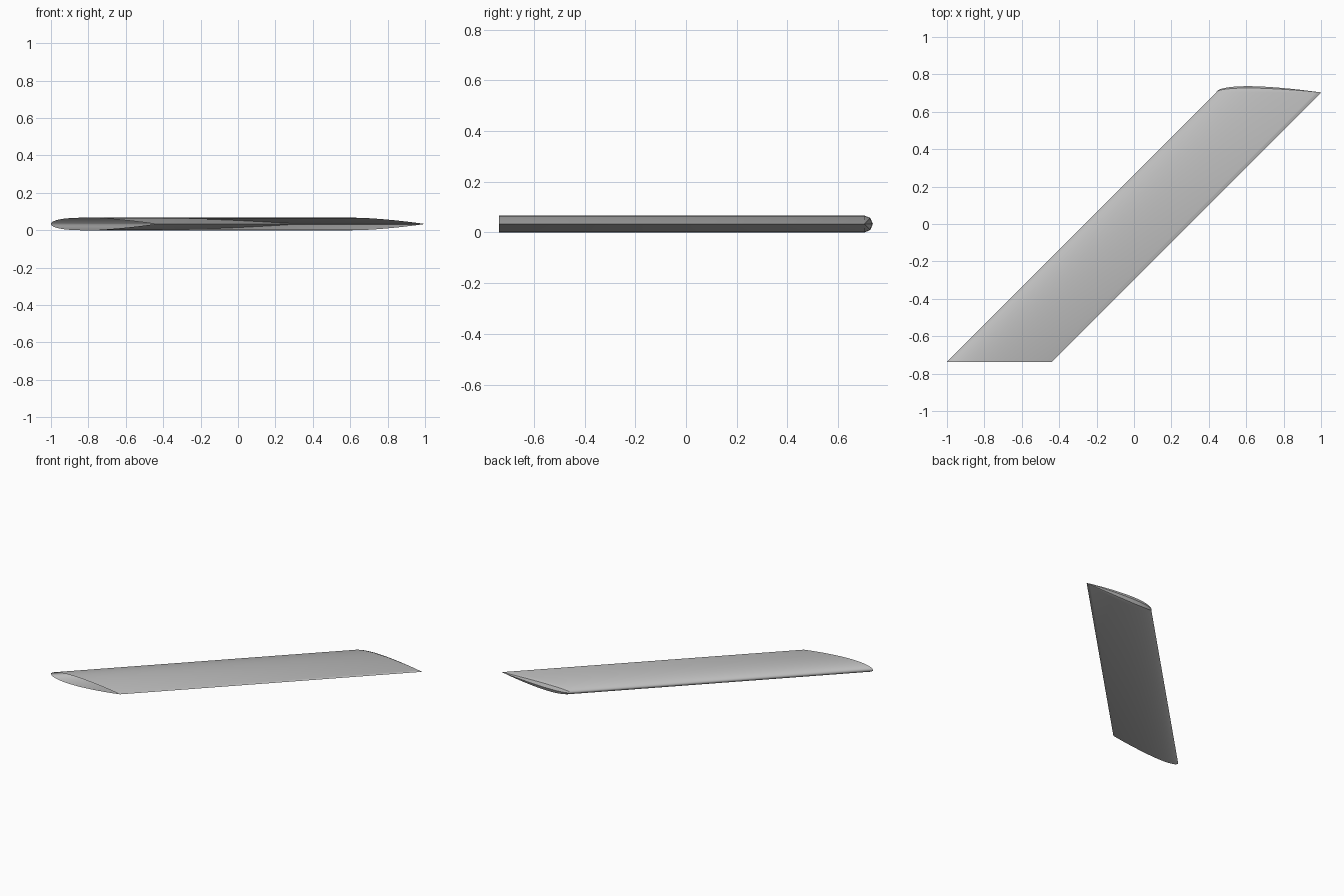
import bpy
import bmesh
from math import sin, cos, pi, radians, sqrt

cube = bpy.data.objects.get("Cube")
if cube:
    bpy.data.objects.remove(cube, do_unlink=True)

CHORD = 0.56
SPAN = 1.44          # also the sideways sweep: 45 degrees
THICK = 0.12         # thickness to chord ratio
STATIONS = 28        # points along the chord
CAP_STEPS = 4        # facets around the tip
HALF = CHORD * THICK / 2
Y_ROOT = -(SPAN + HALF) / 2
Y_TIP = Y_ROOT + SPAN


def half_thickness(t):
    """Symmetric airfoil with a closed trailing edge."""
    return 5 * THICK * CHORD * (0.2969 * sqrt(t) - 0.126 * t - 0.3516 * t**2
                                + 0.2843 * t**3 - 0.1036 * t**4)


def station(t):
    """Root top, round the tip, back to root bottom."""
    h = max(half_thickness(t), 0)
    x = -1 + CHORD * t
    pts = [(x, Y_ROOT, HALF + h)]
    for k in range(CAP_STEPS + 1):
        a = pi * k / CAP_STEPS
        pts.append((x + SPAN, Y_TIP + h * sin(a), HALF + h * cos(a)))
    pts.append((x, Y_ROOT, HALF - h))
    return pts


grey = bpy.data.materials.new("light grey")
grey.use_nodes = True
colour = (0.52, 0.52, 0.52, 1)
grey.diffuse_color = colour
grey.node_tree.nodes["Principled BSDF"].inputs["Base Color"].default_value = colour

# Swept wing skin: open at the root, rounded at the tip
bm = bmesh.new()
cols = [[bm.verts.new(p) for p in station((1 - cos(pi * i / STATIONS)) / 2)]
        for i in range(STATIONS + 1)]
for a, b in zip(cols, cols[1:]):
    for j in range(len(a) - 1):
        bm.faces.new((a[j], b[j], b[j + 1], a[j + 1]))
bmesh.ops.remove_doubles(bm, verts=bm.verts, dist=0.00002)
mesh = bpy.data.meshes.new("swept_wing")
bm.to_mesh(mesh)
bm.free()
mesh.materials.append(grey)

wing = bpy.data.objects.new("swept_wing", mesh)
bpy.context.collection.objects.link(wing)
bpy.context.view_layer.objects.active = wing
wing.select_set(True)
bpy.ops.object.shade_smooth_by_angle(angle=radians(30))
